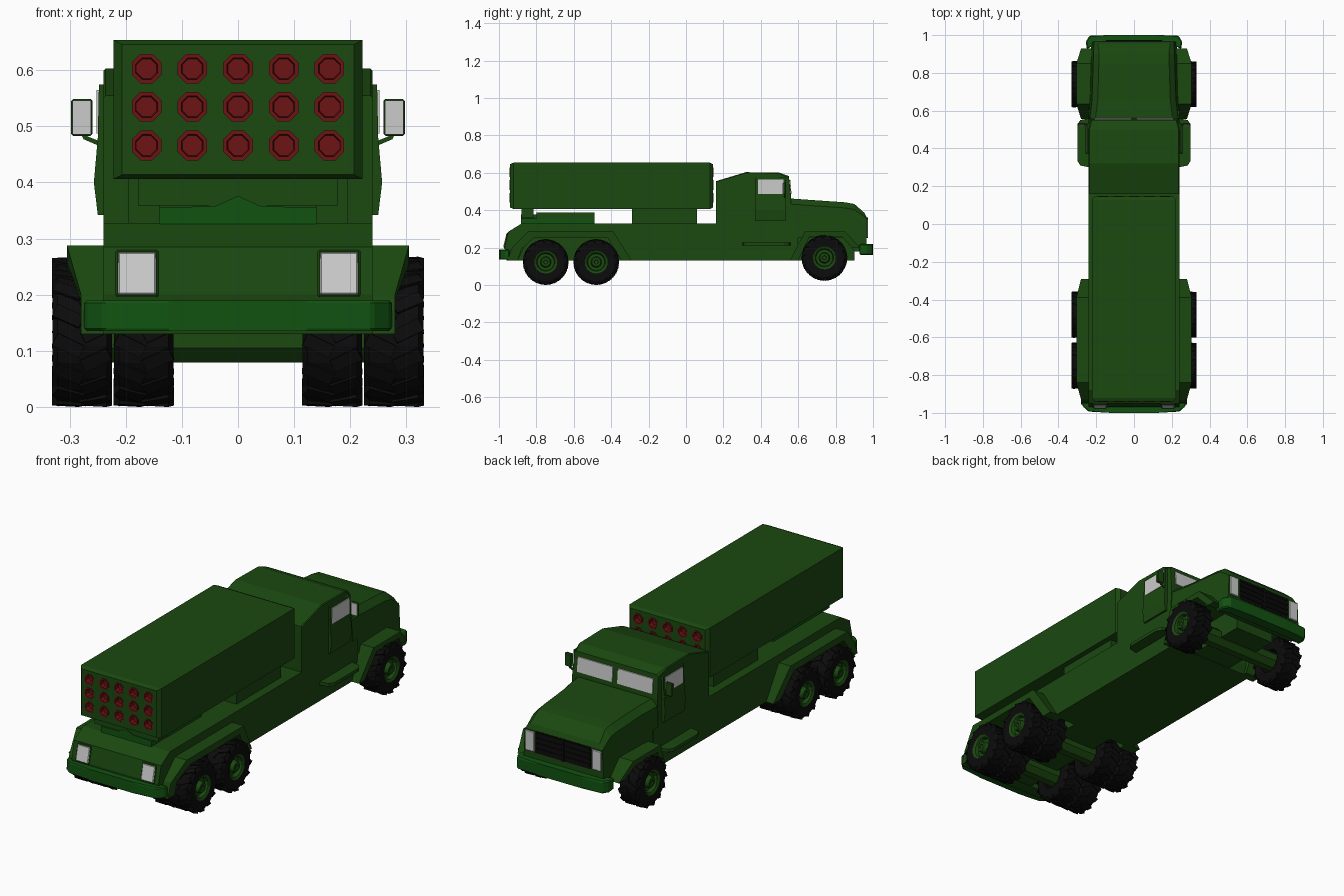
import bpy, bmesh, math
from mathutils import Matrix, Vector

if "Cube" in bpy.data.objects:
    bpy.data.objects.remove(bpy.data.objects["Cube"])


def material(name, rgb):
    m = bpy.data.materials.new(name)
    m.diffuse_color = (*rgb, 1)
    m.use_nodes = True
    m.node_tree.nodes["Principled BSDF"].inputs["Base Color"].default_value = m.diffuse_color
    return m


GREEN = material("green", (0.0105, 0.065, 0.005))
LIGHT = material("light_green", (0.0056, 0.085, 0.0056))
BLACK = material("black", (0.0035, 0.0035, 0.0035))
RED = material("red", (0.153, 0.0068, 0.0068))


def finish(name, bm, mat):
    bmesh.ops.recalc_face_normals(bm, faces=bm.faces)
    me = bpy.data.meshes.new(name)
    bm.to_mesh(me)
    bm.free()
    ob = bpy.data.objects.new(name, me)
    bpy.context.collection.objects.link(ob)
    if mat:
        me.materials.append(mat)
    return ob


def loft(name, rings, mat, bevel=0):
    bm = bmesh.new()
    vs = [[bm.verts.new(p) for p in r] for r in rings]
    n = len(rings[0])
    for a, b in zip(vs, vs[1:]):
        for i in range(n):
            bm.faces.new((a[i], a[(i + 1) % n], b[(i + 1) % n], b[i]))
    bm.faces.new(vs[0])
    bm.faces.new(vs[-1])
    if bevel:
        bmesh.ops.bevel(bm, geom=bm.edges[:], offset=bevel, segments=1, affect='EDGES')
    return finish(name, bm, mat)


def prism(name, pts, axis, lo, hi, mat, bevel=0):
    put = {'x': lambda p, d: (d, p[0], p[1]),
           'y': lambda p, d: (p[0], d, p[1]),
           'z': lambda p, d: (p[0], p[1], d)}[axis]
    return loft(name, [[put(p, d) for p in pts] for d in (lo, hi)], mat, bevel)


def box(name, x, y, z, mat, bevel=0):
    pts = [(y[0], z[0]), (y[1], z[0]), (y[1], z[1]), (y[0], z[1])]
    return prism(name, pts, 'x', x[0], x[1], mat, bevel)


def lathe(bm, profile, n, centre, axis='x', flip=1):
    c = Vector(centre)
    rings = []
    for t, r in profile:
        ring = []
        for i in range(n):
            a = 2 * math.pi * (i + 0.5) / n
            u, w = r * math.cos(a), r * math.sin(a)
            ring.append(bm.verts.new(c + Vector((t * flip, u, w) if axis == 'x' else (u, t * flip, w))))
        rings.append(ring)
    for a, b in zip(rings, rings[1:]):
        for i in range(n):
            bm.faces.new((a[i], a[(i + 1) % n], b[(i + 1) % n], b[i]))
    if profile[0] != profile[-1]:
        bm.faces.new(rings[-1])


# Chassis body with wheel arches, and the narrow spine between the wheels
prism("chassis_body", [(-0.88, 0.328), (0.6, 0.328), (0.6, 0.17), (0.58, 0.13), (-0.31, 0.13),
                       (-0.38, 0.255), (-0.84, 0.255), (-0.9, 0.13), (-0.96, 0.13),
                       (-0.97, 0.2), (-0.95, 0.285)], 'x', -0.24, 0.24, GREEN)
box("chassis_spine", (-0.11, 0.11), (-0.92, 0.9), (0.132, 0.27), GREEN)


# Cab and hood as chamfered cross-sections along y
def section(y, w, wt, z0, z1, c):
    half = [(w, z0), (wt, z1 - c), (wt - c, z1)]
    return [(x, y, z) for x, z in half] + [(-x, y, z) for x, z in reversed(half)]


loft("cab", [section(0.16, 0.24, 0.24, 0.32, 0.555, 0.004),
             section(0.32, 0.24, 0.24, 0.32, 0.603, 0.004),
             section(0.5, 0.24, 0.24, 0.32, 0.6, 0.004),
             section(0.55, 0.24, 0.232, 0.32, 0.582, 0.01),
             section(0.562, 0.24, 0.236, 0.32, 0.47, 0.01)], GREEN)
loft("hood", [section(0.55, 0.24, 0.235, 0.25, 0.463, 0.03),
              section(0.66, 0.235, 0.222, 0.25, 0.455, 0.03),
              section(0.85, 0.23, 0.216, 0.25, 0.442, 0.03),
              section(0.9, 0.23, 0.214, 0.18, 0.433, 0.03),
              section(0.955, 0.225, 0.212, 0.18, 0.385, 0.02),
              section(0.966, 0.222, 0.215, 0.19, 0.36, 0.012)], GREEN)

# Grille with slats
box("grille", (-0.15, 0.15), (0.94, 0.968), (0.25, 0.36), BLACK)
for i in range(4):
    z = 0.266 + i * 0.026
    box("grille_slat", (-0.148, 0.148), (0.965, 0.973), (z, z + 0.011), BLACK)
box("grille_divider", (-0.006, 0.006), (0.965, 0.974), (0.25, 0.36), BLACK)

# Bumpers
front = [(0.25, 0.925), (0.255, 0.965), (0.235, 0.998), (0.12, 1.0)]
outline = front + [(-x, y) for x, y in reversed(front)] + [(-0.2, 0.955), (0.2, 0.955)]
prism("front_bumper", outline, 'z', 0.16, 0.22, LIGHT, 0.006)
rear = [(0.275, -0.945), (0.272, -0.965), (0.24, -0.993), (0.12, -1.0)]
outline = rear + [(-x, y) for x, y in reversed(rear)]
prism("rear_bumper", outline, 'z', 0.135, 0.19, LIGHT, 0.005)

# Parts on both sides
REAR_FENDER = [(-0.955, 0.13), (-0.93, 0.2), (-0.84, 0.288), (-0.39, 0.288), (-0.29, 0.13),
               (-0.345, 0.13), (-0.42, 0.255), (-0.81, 0.255), (-0.88, 0.19), (-0.9, 0.13)]
FRONT_FENDER = [(0.555, 0.13), (0.635, 0.286), (0.85, 0.286), (0.93, 0.2),
                (0.885, 0.2), (0.835, 0.258), (0.66, 0.258), (0.6, 0.13)]
for s in (1, -1):
    def side(name, x, y, z, mat, bevel=0):
        return box(name, (s * x[0], s * x[1]), y, z, mat, bevel)

    for name, pts in (("rear_fender", REAR_FENDER), ("front_fender", FRONT_FENDER)):
        ob = prism(name, pts, 'x', s * 0.2, s * 0.305, GREEN)
        for v in ob.data.vertices:
            if abs(v.co.x) > 0.3 and v.co.z < 0.21:
                v.co.x = s * 0.28
    # Door with a slightly bulged lower panel, and its window
    prism("door", [(s * 0.235, 0.342), (s * 0.25, 0.342), (s * 0.257, 0.4), (s * 0.25, 0.48),
                   (s * 0.248, 0.575), (s * 0.235, 0.575)], 'y', 0.37, 0.532, GREEN)
    side("side_window", (0.24, 0.252), (0.384, 0.52), (0.487, 0.565), None)
    # Step under the door
    prism("step", [(s * 0.235, 0.3), (s * 0.285, 0.31), (s * 0.3, 0.335), (s * 0.3, 0.525),
                   (s * 0.285, 0.55), (s * 0.235, 0.56)], 'z', 0.21, 0.226, GREEN)
    # Mirror
    side("mirror_shell", (0.259, 0.298), (0.52, 0.535), (0.483, 0.549), GREEN, 0.004)
    side("mirror_glass", (0.262, 0.295), (0.517, 0.523), (0.486, 0.546), None)
    prism("mirror_arm", [(s * 0.24, 0.462), (s * 0.275, 0.477), (s * 0.282, 0.49),
                         (s * 0.274, 0.49), (s * 0.268, 0.482), (s * 0.24, 0.471)],
          'y', 0.523, 0.531, GREEN)
    # Windscreen pane
    x0, x1 = s * 0.014, s * 0.208
    loft("windscreen", [[(x0, y, 0.487), (x1, y, 0.487), (x1, y - 0.006, 0.56), (x0, y - 0.006, 0.56)]
                        for y in (0.55, 0.564)], None)
    # Lights
    side("headlight_rim", (0.156, 0.213), (0.94, 0.968), (0.25, 0.358), GREEN)
    side("headlight", (0.16, 0.21), (0.94, 0.972), (0.254, 0.354), None, 0.003)
    for name, m, d, mat in (("tail_light_rim", 0.004, 0, GREEN), ("tail_light", 0, 0.003, None)):
        z0, z1 = 0.2 - m, 0.276 + m
        prism(name, [(-0.975 - d, z0), (-0.957 - d, z1), (-0.92, z1), (-0.92, z0)], 'x',
              s * (0.146 - m), s * (0.214 + m), mat, 0.003)

# Wheels: twin tyres on two rear axles, single tyres in front
TYRE = [(-0.052, 0.06), (-0.053, 0.102), (-0.044, 0.117), (0.044, 0.117), (0.053, 0.102),
        (0.052, 0.06), (-0.052, 0.06)]
HUB = [(-0.03, 0.066), (0.053, 0.062), (0.047, 0.05), (0.03, 0.045), (0.03, 0.03),
       (0.052, 0.024), (0.052, 0.012), (0.047, 0.01)]


def tyre(name, c):
    bm = bmesh.new()
    lathe(bm, TYRE, 24, c)
    bmesh.ops.remove_doubles(bm, verts=bm.verts, dist=1e-5)
    for i in range(14):
        for t in (1, -1):
            a = 2 * math.pi * (i + (0.25 if t > 0 else -0.25)) / 14
            m = (Matrix.Translation(c) @ Matrix.Rotation(a, 4, 'X')
                 @ Matrix.Translation((t * 0.0245, 0, 0.111))
                 @ Matrix.Rotation(t * 0.45, 4, 'Z') @ Matrix.Diagonal((0.053, 0.024, 0.02, 1)))
            bmesh.ops.create_cube(bm, size=1, matrix=m)
    finish(name, bm, BLACK)


for y, z, twin in ((-0.75, 0.1225, True), (-0.48, 0.1225, True), (0.74, 0.145, False)):
    for s in (1, -1):
        tyre("outer_tyre", (s * 0.278, y, z))
        bm = bmesh.new()
        lathe(bm, HUB, 14, (s * 0.278, y, z), flip=s)
        finish("hub", bm, GREEN)
        if twin:
            tyre("inner_tyre", (s * 0.168, y, z))
    bm = bmesh.new()
    lathe(bm, [(-0.27, 0), (-0.27, 0.047), (0.27, 0.047), (0.27, 0)], 8, (0, y, z))
    finish("axle", bm, GREEN)

# Launcher supports
box("launcher_base", (-0.195, 0.195), (-0.29, 0.06), (0.32, 0.41), GREEN)
prism("cradle", [(-0.14, 0.32), (0.14, 0.32), (0.14, 0.355), (0.04, 0.358), (0, 0.376),
                 (-0.04, 0.358), (-0.14, 0.355)], 'y', -0.883, -0.49, LIGHT)
box("cradle_plate", (-0.14, 0.14), (-0.8, -0.49), (0.32, 0.387), GREEN)
box("cradle_crossbar", (-0.177, 0.177), (-0.88, -0.815), (0.358, 0.41), GREEN)

# Rocket pod with tapered ends and a 5 x 3 grid of tubes at both ends
pod = loft("rocket_pod", [[(-w, y, 0.406 + h), (w, y, 0.406 + h), (w, y, 0.654 - h), (-w, y, 0.654 - h)]
                          for y, w, h in ((-0.94, 0.207, 0.008), (-0.922, 0.222, 0),
                                          (0.127, 0.222, 0), (0.145, 0.207, 0.008))], GREEN)
cut, tubes = bmesh.new(), bmesh.new()
for y, d in ((-0.94, -1), (0.145, 1)):
    for i in range(5):
        for z in (0.466, 0.535, 0.603):
            c = ((i - 2) * 0.0815, y, z)
            bmesh.ops.create_cone(cut, cap_ends=True, segments=8, radius1=0.0275, radius2=0.0275,
                                  depth=0.08, matrix=Matrix.Translation(c)
                                  @ Matrix.Rotation(math.pi / 2, 4, 'X')
                                  @ Matrix.Rotation(math.pi / 8, 4, 'Z'))
            lathe(tubes, [(-0.03, 0.0285), (0.003, 0.0285), (0.003, 0.021), (-0.022, 0.019)],
                  8, c, 'y', d)
cutter = finish("tube_cutter", cut, None)
cutter.hide_render = True
cutter.hide_viewport = True
finish("rocket_tubes", tubes, RED)
mod = pod.modifiers.new("tube_holes", 'BOOLEAN')
mod.operation = 'DIFFERENCE'
mod.solver = 'EXACT'
mod.object = cutter
